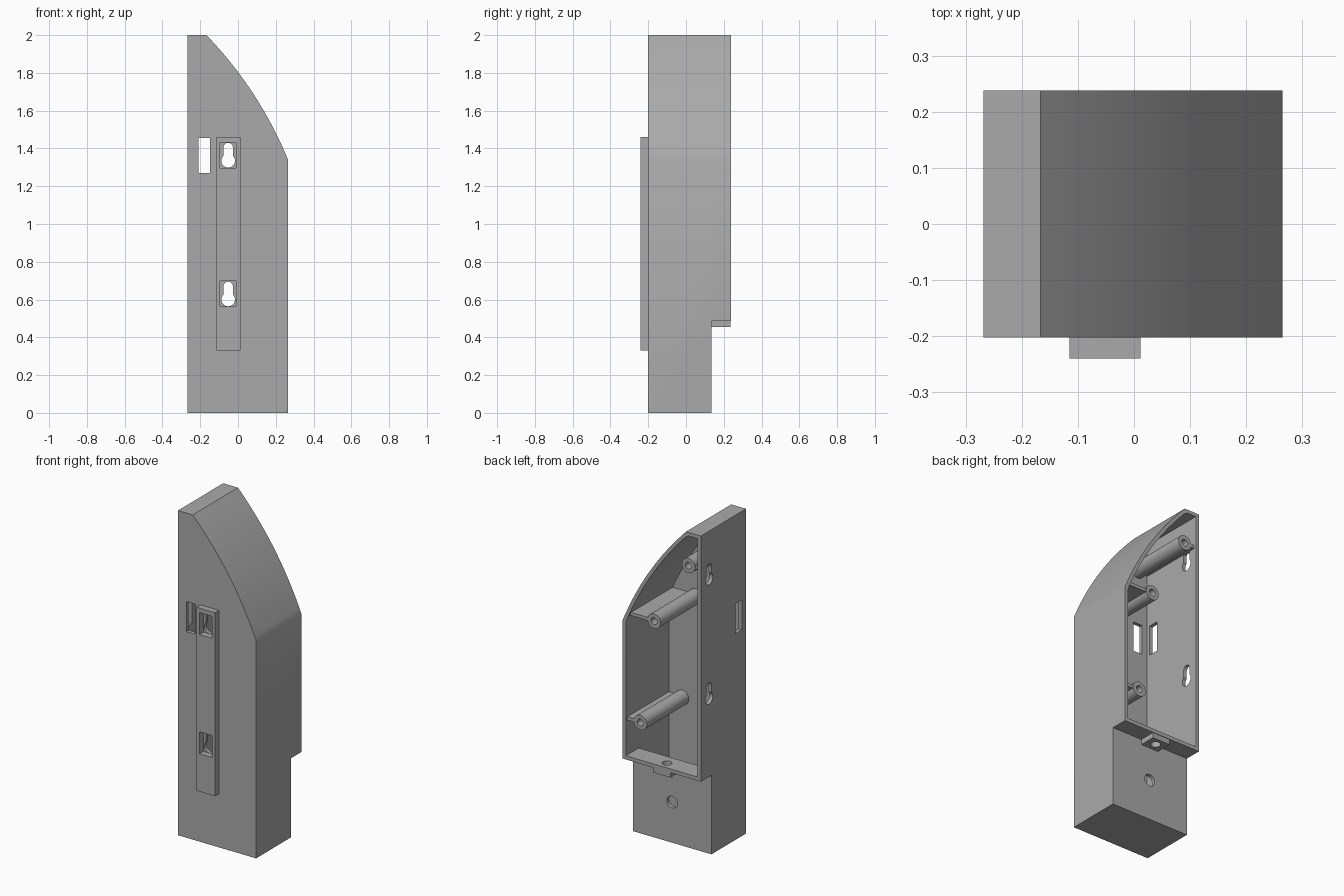
import bpy, bmesh, math
from mathutils import Vector

if "Cube" in bpy.data.objects:
    bpy.data.objects.remove(bpy.data.objects["Cube"], do_unlink=True)

grey = bpy.data.materials.new("plain_grey")
grey.use_nodes = True
grey.diffuse_color = (0.4, 0.4, 0.4, 1)
grey.node_tree.nodes["Principled BSDF"].inputs["Base Color"].default_value = grey.diffuse_color

WALL = 0.022
LEFT, RIGHT, FRONT, BACK = -0.268, 0.265, -0.202, 0.238


def prism(name, points, axis, lo, hi):
    """Extrude a 2D outline along an axis; the outline uses the other two axes in order."""
    place = {"x": lambda a, b, d: (d, a, b),
             "y": lambda a, b, d: (a, d, b),
             "z": lambda a, b, d: (a, b, d)}[axis]
    bm = bmesh.new()
    face = bm.faces.new([bm.verts.new(place(a, b, lo)) for a, b in points])
    out = bmesh.ops.extrude_face_region(bm, geom=[face])
    top = [v for v in out["geom"] if isinstance(v, bmesh.types.BMVert)]
    bmesh.ops.translate(bm, verts=top, vec=Vector(place(0, 0, hi - lo)))
    bmesh.ops.recalc_face_normals(bm, faces=bm.faces)
    mesh = bpy.data.meshes.new(name)
    bm.to_mesh(mesh)
    bm.free()
    mesh.materials.append(grey)
    obj = bpy.data.objects.new(name, mesh)
    bpy.context.collection.objects.link(obj)
    return obj


def rect(a0, a1, b0, b1):
    return [(a0, b0), (a1, b0), (a1, b1), (a0, b1)]


def circle(a, b, r, n=32):
    return [(a + r * math.cos(math.tau * i / n), b + r * math.sin(math.tau * i / n))
            for i in range(n)]


def keyhole(a, b, r=0.036, half=0.025, neck=0.07):
    """Round opening with a narrower round-topped slot above it."""
    start = math.acos(half / r)
    low = [math.pi - start + (math.pi + 2 * start) * i / 20 for i in range(21)]
    high = [math.pi * i / 10 for i in range(11)]
    return ([(a + r * math.cos(t), b + r * math.sin(t)) for t in low] +
            [(a + half * math.cos(t), b + neck + half * math.sin(t)) for t in high])


def cut(obj, cutters):
    bpy.context.view_layer.objects.active = obj
    for cutter in cutters:
        mod = obj.modifiers.new("cut", "BOOLEAN")
        mod.operation = "DIFFERENCE"
        mod.solver = "EXACT"
        mod.object = cutter
        bpy.ops.object.modifier_apply(modifier=mod.name)
        bpy.data.objects.remove(cutter, do_unlink=True)


def smooth(obj):
    bpy.ops.object.select_all(action="DESELECT")
    obj.select_set(True)
    bpy.context.view_layer.objects.active = obj
    bpy.ops.object.shade_smooth_by_angle(angle=math.radians(25))


# Bowed edge running from the narrow top down to the straight side
start, end = Vector((-0.167, 2.0)), Vector((RIGHT, 1.34))
chord = end - start
normal = Vector((-chord.y, chord.x)).normalized()
bow = [start + chord * t + normal * (0.15 * t * (1 - t)) for t in [i / 24 for i in range(25)]]
inner_bow = [(min(p.x, RIGHT - WALL), min(p.y, 2 - WALL))
             for p in [q - normal * WALL for q in bow]]

# Housing shell with open back and narrower hollow grip
outline = [(LEFT, 0), (RIGHT, 0)] + [tuple(p) for p in reversed(bow)] + [(LEFT, 2)]
cavity = ([(LEFT + WALL, 0.51), (RIGHT - WALL, 0.51)] + inner_bow[::-1] +
          [(LEFT + WALL, 2 - WALL)])
housing = prism("housing_shell", outline, "y", FRONT, BACK)
cutters = [
    prism("notch", rect(0.135, 0.4, -0.1, 0.487), "x", -0.5, 0.5),
    prism("cavity", cavity, "y", FRONT + WALL, 0.4),
    prism("grip_cavity", rect(LEFT + WALL, RIGHT - WALL, FRONT + WALL, 0.113), "z", WALL, 0.53),
    prism("grip_hole", circle(0, 0.25, 0.036), "y", 0.05, 0.2),
    prism("shelf_hole", circle(0, 0.185, 0.028), "z", 0.44, 0.55),
    prism("front_slot", rect(-0.21, -0.147, 1.27, 1.455), "y", -0.3, -0.15),
    prism("side_slot", rect(-0.16, -0.097, 1.27, 1.455), "x", -0.3, -0.22),
]
cutters += [prism("front_keyhole", keyhole(-0.052, z), "y", -0.3, -0.15) for z in (1.335, 0.6)]
cutters += [prism("side_keyhole", keyhole(0.158, z), "x", -0.3, -0.22) for z in (1.705, 0.97)]
cut(housing, cutters)
smooth(housing)

# Mounting rail with rectangular pockets over the keyholes
rail = prism("front_rail", rect(-0.115, 0.012, 0.33, 1.46), "y", -0.24, FRONT)
cut(rail, [prism("pocket", rect(-0.095, -0.01, z, z + 0.135), "y", -0.3, -0.1)
           for z in (1.297, 0.563)])

# Tab under the shelf with a screw hole
tab = prism("shelf_tab", rect(-0.06, 0.06, 0.135, BACK - 0.003), "z", 0.455, 0.488)
cut(tab, [prism("tab_hole", circle(0, 0.185, 0.028), "z", 0.4, 0.6)])
smooth(tab)

# Screw posts, each tied to the nearest wall by a rib
for name, x, z, wall_x in (("top", -0.176, 1.79, LEFT + 0.01),
                           ("middle", 0.058, 1.385, 0.236),
                           ("bottom", 0.152, 0.735, RIGHT - 0.01)):
    post = prism(name + "_screw_post", circle(x, z, 0.045), "y", -0.19, 0.228)
    cut(post, [prism("bore", circle(x, z, 0.021), "y", 0.08, 0.3)])
    smooth(post)
    edge = x + math.copysign(0.04, wall_x - x)
    prism(name + "_post_rib", rect(min(edge, wall_x), max(edge, wall_x), z - 0.01, z + 0.01),
          "y", -0.19, 0.225)
